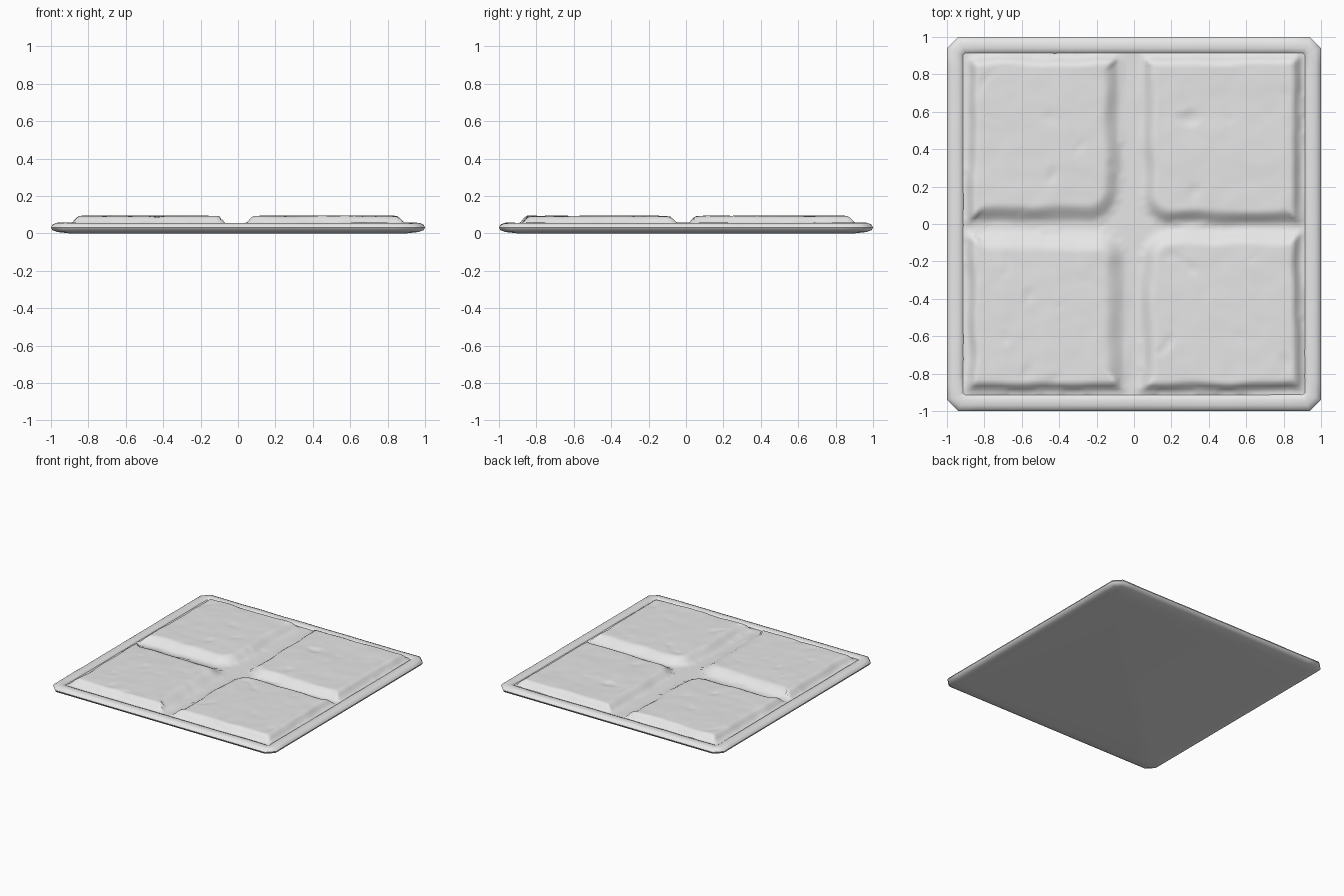
import bpy, bmesh, math
from mathutils import Vector, noise

cube = bpy.data.objects.get("Cube")
if cube:
    bpy.data.objects.remove(cube, do_unlink=True)

stone = bpy.data.materials.new("grey stone")
stone.use_nodes = True
stone.diffuse_color = (0.8, 0.8, 0.8, 1)
stone.node_tree.nodes["Principled BSDF"].inputs["Base Color"].default_value = (0.8, 0.8, 0.8, 1)


def finish(bm, name, angle):
    bmesh.ops.recalc_face_normals(bm, faces=bm.faces[:])
    mesh = bpy.data.meshes.new(name)
    bm.to_mesh(mesh)
    bm.free()
    mesh.materials.append(stone)
    obj = bpy.data.objects.new(name, mesh)
    bpy.context.collection.objects.link(obj)
    bpy.ops.object.select_all(action='DESELECT')
    obj.select_set(True)
    bpy.context.view_layer.objects.active = obj
    bpy.ops.object.shade_smooth_by_angle(angle=math.radians(angle))
    return obj


def wobble(x, y, scale, seed):
    return noise.noise(Vector((x * scale, y * scale, seed)))


# Rounded frame and flat underside, lofted from chamfered square rings
def ring(bm, inset, z, steps=20):
    half = 1 - inset
    cut = max(0.06 - 0.586 * inset, 0.004)
    verts = []
    for side in range(4):
        turn = side * math.pi / 2
        c, s = round(math.cos(turn)), round(math.sin(turn))
        for i in range(steps + 1):
            t = (half - cut) * (2 * i / steps - 1)
            x, y = half * c - t * s, half * s + t * c
            lift = 0.003 * wobble(x, y, 5, 2) if z > 0.04 else 0
            verts.append(bm.verts.new((x, y, z + lift)))
    return verts


frame_profile = [(0.1, 0), (0.035, 0.007), (0.008, 0.017), (0, 0.032), (0.009, 0.046),
                 (0.03, 0.055), (0.06, 0.056), (0.083, 0.05), (0.092, 0.035)]
bm = bmesh.new()
rings = [ring(bm, inset, z) for inset, z in frame_profile]
for low, high in zip(rings, rings[1:]):
    for i in range(len(low)):
        j = (i + 1) % len(low)
        bm.faces.new((low[i], low[j], high[j], high[i]))
bm.faces.new(rings[0])
finish(bm, "rounded_frame", 50)

# Four worn slabs: x range, y range, width of the worn edge in the grooves
slabs = [
    (-0.9, -0.06, 0.0, 0.91, 0.11),
    (0.03, 0.9, -0.01, 0.91, 0.09),
    (-0.9, -0.03, -0.9, -0.02, 0.13),
    (0.02, 0.9, -0.9, -0.02, 0.10),
]


def slab_height(x, y):
    # Wavy edges come from shifting the sample point slightly
    wx = x + 0.016 * wobble(x, y, 5, 7)
    wy = y + 0.016 * wobble(x, y, 5, 13)
    best = 0
    for x0, x1, y0, y1, worn in slabs:
        cx, cy = (x0 + x1) / 2, (y0 + y1) / 2
        dx, dy = abs(wx - cx) - (x1 - x0) / 2, abs(wy - cy) - (y1 - y0) / 2
        inner = (wx - cx) * cx < 0 and (wy - cy) * cy < 0
        radius = 0.17 if inner else 0.03
        qx, qy = dx + radius, dy + radius
        depth = radius - math.hypot(max(qx, 0), max(qy, 0)) - min(max(qx, qy), 0)
        groove_side = (wx - cx) * cx < 0 if dx > dy else (wy - cy) * cy < 0
        t = min(max(depth / (worn if groove_side else 0.06), 0), 1)
        best = max(best, t * (1.6 - 0.6 * t * t) if t < 0.1 else t * t * (3 - 2 * t))
    return best


# Worn slab surface with shallow dents and chips
bm = bmesh.new()
bmesh.ops.create_grid(bm, x_segments=110, y_segments=110, size=0.915)
for v in bm.verts:
    x, y, _ = v.co
    h = slab_height(x, y)
    dents = 0.003 * wobble(x, y, 4, 1) + 0.002 * wobble(x, y, 11, 5)
    chip = max(wobble(x, y, 8, 21) - 0.4, 0) * 0.02
    v.co.z = 0.044 + 0.049 * h + dents * (0.4 + 0.6 * h) - chip * h
finish(bm, "worn_slabs", 60)
